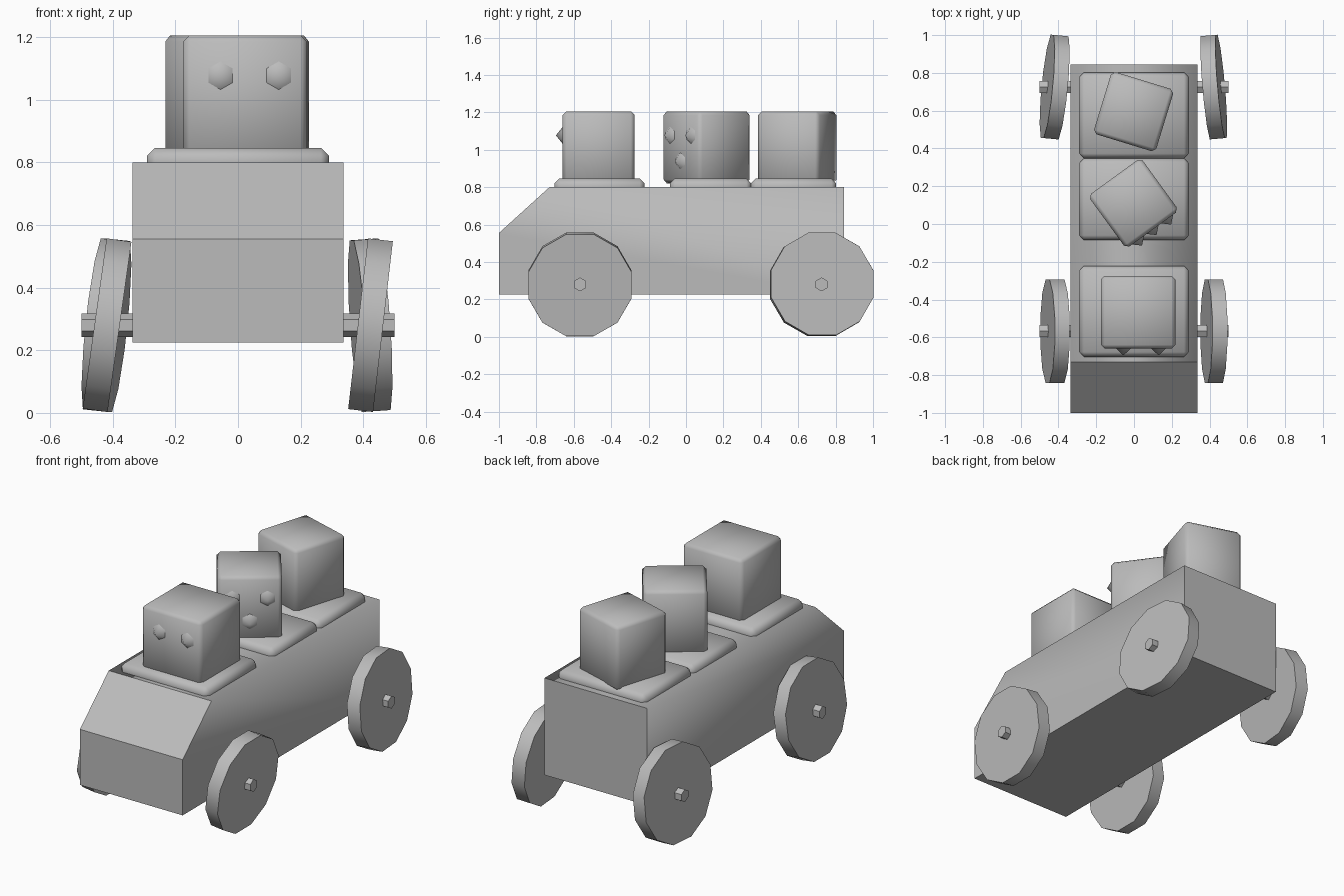
import bpy, bmesh
from math import radians
from mathutils import Matrix, Vector

if "Cube" in bpy.data.objects:
    bpy.data.objects.remove(bpy.data.objects["Cube"], do_unlink=True)

grey = bpy.data.materials.new("plain_grey")
grey.use_nodes = True
grey.diffuse_color = (0.5, 0.5, 0.5, 1)
grey.node_tree.nodes["Principled BSDF"].inputs["Base Color"].default_value = (0.5, 0.5, 0.5, 1)


def rot(deg, axis):
    return Matrix.Rotation(radians(deg), 4, axis)


def finish(name, bm, matrix=Matrix(), smooth=None):
    mesh = bpy.data.meshes.new(name)
    bmesh.ops.recalc_face_normals(bm, faces=bm.faces)
    bm.to_mesh(mesh)
    bm.free()
    mesh.materials.append(grey)
    obj = bpy.data.objects.new(name, mesh)
    bpy.context.collection.objects.link(obj)
    obj.matrix_world = matrix
    if smooth:
        bpy.ops.object.select_all(action="DESELECT")
        obj.select_set(True)
        bpy.context.view_layer.objects.active = obj
        bpy.ops.object.shade_smooth_by_angle(angle=radians(smooth))
    return obj


def rounded_box(name, size, centre, bevel, turn=0):
    bm = bmesh.new()
    bmesh.ops.create_cube(bm, size=1)
    bmesh.ops.scale(bm, vec=size, verts=bm.verts)
    bmesh.ops.bevel(bm, geom=bm.edges[:], offset=bevel, segments=1, affect="EDGES")
    return finish(name, bm, Matrix.Translation(centre) @ rot(turn, "Z"), 50)


def prism(name, sides, radius, tip, depth, matrix, phase=0, smooth=40):
    bm = bmesh.new()
    bmesh.ops.create_cone(bm, cap_ends=True, segments=sides, radius1=radius,
                          radius2=tip, depth=depth, matrix=rot(phase, "Z"))
    return finish(name, bm, matrix, smooth)


# Body: side profile extruded across, long top edges shaded soft
bm = bmesh.new()
profile = [(-1, 0.225), (0.845, 0.225), (0.845, 0.8), (-0.73, 0.8), (-1, 0.555)]
side = bm.faces.new([bm.verts.new((-0.337, y, z)) for y, z in profile])
ext = bmesh.ops.extrude_face_region(bm, geom=[side], use_keep_orig=True)
bmesh.ops.translate(bm, vec=(0.674, 0, 0),
                    verts=[v for v in ext["geom"] if isinstance(v, bmesh.types.BMVert)])
for f in bm.faces:
    f.smooth = True
for e in bm.edges:
    a, b = (v.co for v in e.verts)
    e.smooth = min(a.z, b.z) > 0.79 and abs(a.y - b.y) > 0.5
finish("body", bm)

# Seat plates: start and end along the body
for name, y0, y1 in [("front_seat", -0.703, -0.222), ("middle_seat", -0.085, 0.348),
                     ("rear_seat", 0.348, 0.803)]:
    rounded_box(name, (0.58, y1 - y0, 0.09), (0, (y0 + y1) / 2, 0.801), 0.025)

# Passenger heads
HEADS = [("front_head", (0.395, 0.385), (0.022, -0.467), 0),
         ("middle_head", (0.345, 0.345), (-0.003, 0.11), 36),
         ("rear_head", (0.345, 0.345), (-0.002, 0.595), 73)]
for name, (w, d), (x, y), turn in HEADS:
    rounded_box(name, (w, d, 0.385), (x, y, 1.013), 0.02, turn)

    # Pointed eyes, and a mouth on the middle head
    spots = {"front_head": [(-0.078, 1.077), (0.108, 1.077)],
             "middle_head": [(-0.095, 1.077), (0.095, 1.077), (0, 0.94)]}.get(name, [])
    base = Matrix.Translation((x, y, 0)) @ rot(turn, "Z")
    for (sx, sz), label in zip(spots, ("right_eye", "left_eye", "mouth")):
        place = base @ Matrix.Translation((sx, -d / 2 - 0.016, sz)) @ rot(90, "X")
        prism(f"{name}_{label}", 6, 0.05, 0, 0.04, place, smooth=70)

# Axles and wobbly wheels: lean is about y, toe is about z
for end, y in (("front", -0.567), ("rear", 0.725)):
    prism(f"{end}_axle", 6, 0.037, 0.037, 1.0,
          Matrix.Translation((0, y, 0.28)) @ rot(90, "Y"), phase=30)
for name, x, y, lean, toe in [("front_left_wheel", 0.423, -0.567, 6.6, 0),
                              ("front_right_wheel", -0.418, -0.567, 8, 0),
                              ("rear_left_wheel", 0.422, 0.725, -4, 5),
                              ("rear_right_wheel", -0.42, 0.725, 6, -5.5)]:
    place = Matrix.Translation((x, y, 0.28)) @ rot(toe, "Z") @ rot(lean + 90, "Y")
    prism(name, 12, 0.284, 0.284, 0.08, place, phase=15)
